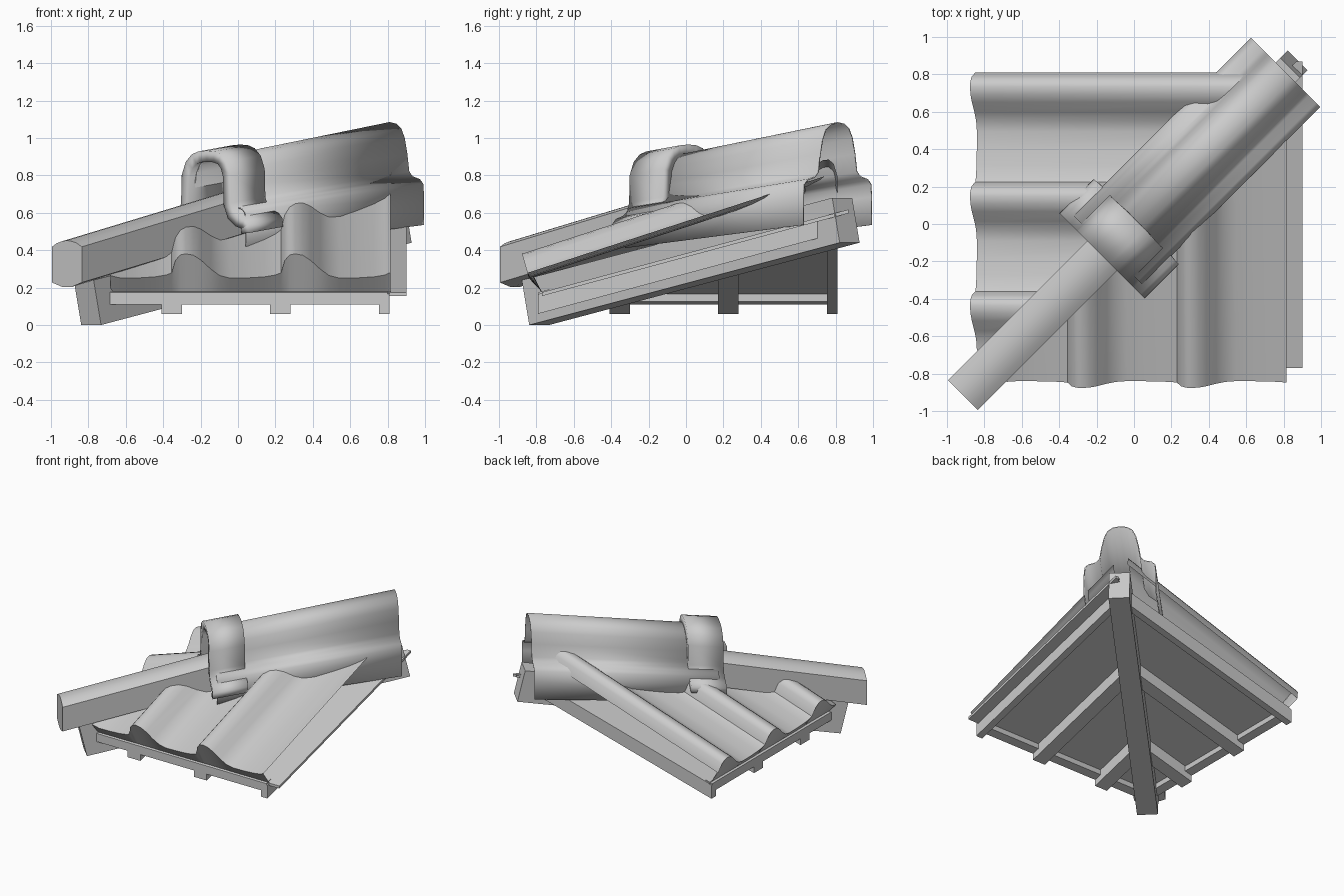
import bpy, bmesh, math
from mathutils import Vector

if "Cube" in bpy.data.objects:
    bpy.data.objects.remove(bpy.data.objects["Cube"])

R2 = math.sqrt(2)
SLOPE, TILE_SLOPE = 0.27, 0.325


def finish(bm, name, smooth=False, thick=0, offset=-1):
    bmesh.ops.recalc_face_normals(bm, faces=bm.faces)
    me = bpy.data.meshes.new(name)
    bm.to_mesh(me)
    bm.free()
    ob = bpy.data.objects.new(name, me)
    bpy.context.collection.objects.link(ob)
    if smooth:
        me.polygons.foreach_set("use_smooth", [True] * len(me.polygons))
        me.set_sharp_from_angle(angle=math.radians(45))
    if thick:
        m = ob.modifiers.new("thickness", "SOLIDIFY")
        m.thickness, m.offset = thick, offset
    return ob


def loft(bm, rows, cap=False):
    vs = [[bm.verts.new(p) for p in r] for r in rows]
    for a, b in zip(vs, vs[1:]):
        for i in range(len(a) - 1):
            bm.faces.new((a[i], a[i + 1], b[i + 1], b[i]))
        if cap:
            bm.faces.new((a[-1], a[0], b[0], b[-1]))
    if cap:
        bm.faces.new(vs[0])
        bm.faces.new(vs[-1])


def clip_and_swap(bm, left, gap):
    # keep the part below the hip line, then reflect across it for the left slope
    bmesh.ops.bisect_plane(bm, geom=bm.verts[:] + bm.edges[:] + bm.faces[:],
                           plane_co=(gap, 0, 0), plane_no=(-1, 1, 0), clear_outer=True)
    if left:
        for v in bm.verts:
            v.co = Vector((v.co.y, v.co.x, v.co.z))


def board(name, left, a0, a1, b0, b1, z0, z1):
    # sloping board, heights given at the eave
    def ring(b):
        d = SLOPE * (b - b0)
        return [(a0, b, z0 + d), (a1, b, z0 + d), (a1, b, z1 + d), (a0, b, z1 + d)]
    bm = bmesh.new()
    loft(bm, [ring(b0), ring(b1)], cap=True)
    clip_and_swap(bm, left, 0)
    return finish(bm, name)


# one wave of the pantile: phase, height
WAVE = [(0, .03), (.035, .1), (.08, .13), (.13, .136), (.2, .128), (.27, .1), (.36, .05),
        (.44, .015), (.54, 0), (.7, .002), (.85, .008), (.95, .018)]
PITCH = 0.585


def tiles(name, left):
    pts = []
    for k in range(-3, 4):
        for p, h in WAVE:
            a = .81 - (k + p) * PITCH if left else .23 + (k + p) * PITCH
            if -.71 <= a <= .815:
                pts.append((a, h))
    if not left:
        pts.append((.81, .03))
    pts.sort()
    skirt = [(a, -.77, .176) for a, h in pts]
    eave = [(a, -.84 - .27 * h, .25 + .96 * h) for a, h in pts]
    top = [(a, .84 - .27 * h, .25 + .96 * h + TILE_SLOPE * 1.68) for a, h in pts]
    bm = bmesh.new()
    loft(bm, [skirt, eave, top])
    clip_and_swap(bm, left, .07)
    finish(bm, name, smooth=True)


# two roof slopes: tiles, sheathing, eave batten, rafters
for side in ("front", "left"):
    left = side == "left"
    tiles(side + "_tiles", left)
    board(side + "_sheathing", left, -.7, .81 if left else .9, -.77, .87, .155, .175)
    board(side + "_eave_batten", left, -.7, .8, -.79, -.73, .11, .175)
    for i, (a0, a1) in enumerate([(-.41, -.30), (.17, .28), (.755, .81)]):
        board(f"{side}_rafter_{i + 1}", left, a0, a1, -.79, .84, .06, .165)


def hip(t, u, z):
    return (t + u / R2, t - u / R2, z)


def mirrored(half):
    return [(-u, h) for u, h in reversed(half) if u > 0] + half


# hip rafter with ends square to its slope
bm = bmesh.new()
loft(bm, [[hip(t, -.075, z), hip(t, .075, z), hip(t - .04, .075, z + .24), hip(t - .04, -.075, z + .24)]
          for t, z in ((-.785, 0), (.875, .44))], cap=True)
finish(bm, "hip_rafter")

# lower hip tile, closed at the eave end
low = mirrored([(0, 0), (.035, .004), (.075, .014), (.113, .034), (.113, .225), (.03, .25)])
bm = bmesh.new()
loft(bm, [[hip(t, u, z - h) for u, h in low] for t, z in ((-.915, .452), (.02, .735))], cap=True)
finish(bm, "lower_hip_tile", smooth=True)

# upper hip tile: arch standing on wide shoulders
arch = mirrored([(0, 0), (.05, .008), (.09, .035), (.115, .085), (.135, .17), (.15, .265),
                 (.175, .29), (.23, .305), (.255, .33), (.262, .4), (.262, .55)])
bm = bmesh.new()
loft(bm, [[hip(t, u, z - h * s) for u, h in arch] for t, z, s in ((-.14, .89, .87), (.81, 1.085, 1))])
finish(bm, "upper_hip_tile", smooth=True, thick=.008)

# thick collar over the joint between the hip tiles
collar = mirrored([(0, 0), (.06, .004), (.11, .02), (.155, .06), (.185, .13), (.19, .28),
                   (.205, .325), (.24, .35), (.29, .365), (.32, .395), (.322, .44)])
bm = bmesh.new()
loft(bm, [[hip(t, u, z - h) for u, h in collar] for t, z in ((-.17, .932), (.012, .965))])
# make the wall face outward so the thickness goes inward
ob = finish(bm, "hip_collar", smooth=True, thick=.06)
for ob in (bpy.data.objects["hip_collar"], bpy.data.objects["upper_hip_tile"]):
    me = ob.data
    highest = max(me.polygons, key=lambda p: p.center.z)
    if highest.normal.z < 0:
        me.flip_normals()
